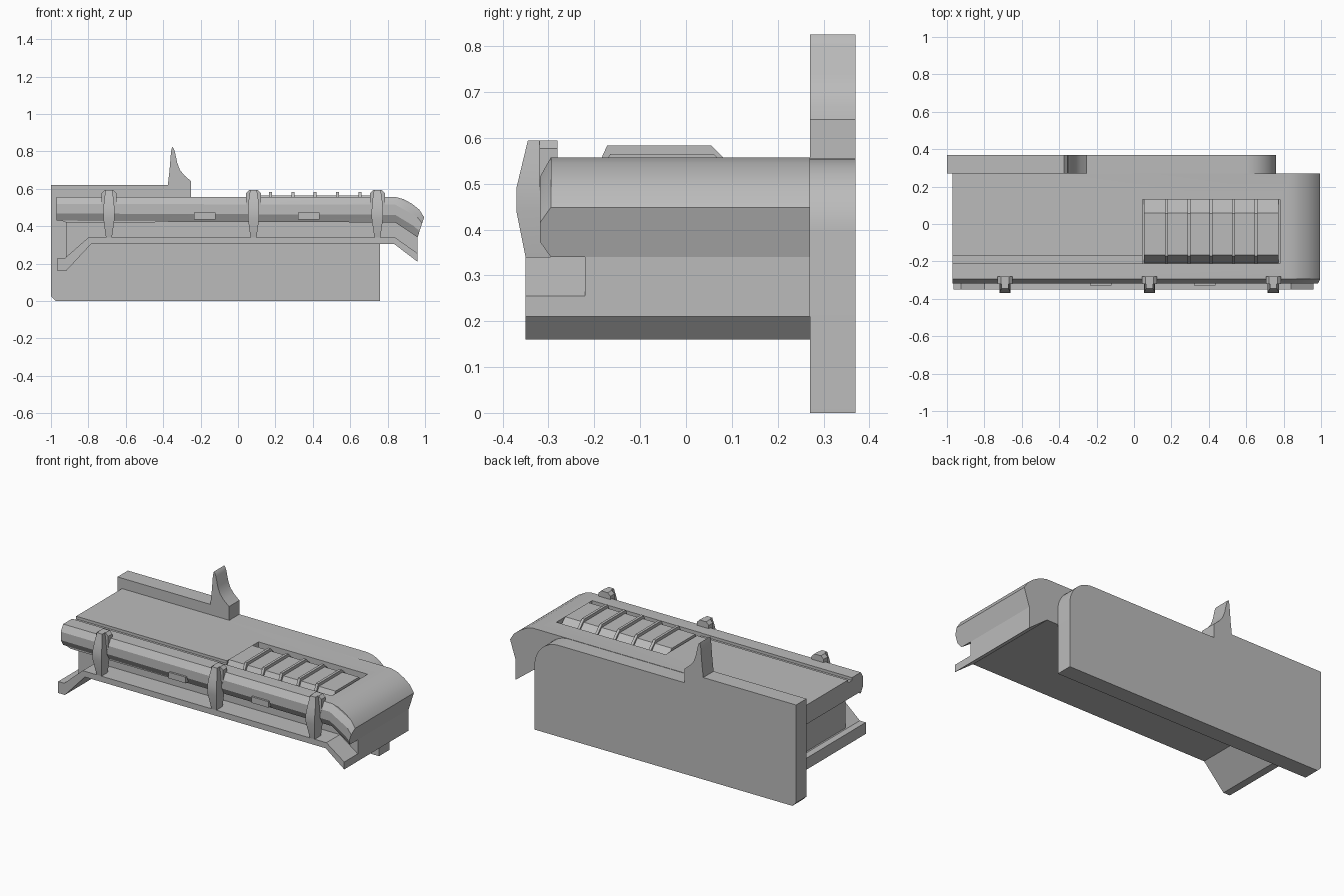
import bpy, bmesh, math

if "Cube" in bpy.data.objects:
    bpy.data.objects.remove(bpy.data.objects["Cube"], do_unlink=True)

grey = bpy.data.materials.new("plain grey")
grey.use_nodes = True
grey.diffuse_color = (0.5, 0.5, 0.5, 1)
bsdf = grey.node_tree.nodes["Principled BSDF"]
bsdf.inputs["Base Color"].default_value = grey.diffuse_color
bsdf.inputs["Roughness"].default_value = 0.7


def loft(name, rings, smooth=True):
    """Skin a list of equal-length rings and cap both ends."""
    bm = bmesh.new()
    rows = [[bm.verts.new(p) for p in ring] for ring in rings]
    n = len(rows[0])
    for a, b in zip(rows, rows[1:]):
        for i in range(n):
            j = (i + 1) % n
            bm.faces.new((a[i], a[j], b[j], b[i]))
    bm.faces.new(rows[0])
    bm.faces.new(rows[-1])
    bmesh.ops.recalc_face_normals(bm, faces=bm.faces)
    mesh = bpy.data.meshes.new(name)
    bm.to_mesh(mesh)
    bm.free()
    mesh.materials.append(grey)
    ob = bpy.data.objects.new(name, mesh)
    bpy.context.collection.objects.link(ob)
    if smooth:
        bpy.ops.object.select_all(action='DESELECT')
        ob.select_set(True)
        bpy.context.view_layer.objects.active = ob
        bpy.ops.object.shade_smooth_by_angle(angle=math.radians(25))
    return ob


def extrude_y(name, outline, y0, y1, smooth=True):
    """Extrude an x-z outline along y."""
    return loft(name, [[(x, y, z) for x, z in outline] for y in (y0, y1)], smooth)


def extrude_x(name, outline, x0, x1):
    """Extrude a y-z outline along x."""
    return loft(name, [[(x, y, z) for y, z in outline] for x in (x0, x1)], False)


def box(name, x0, x1, y0, y1, z0, z1):
    return extrude_y(name, [(x0, z0), (x1, z0), (x1, z1), (x0, z1)], y0, y1, False)


def cut(target, cutter):
    mod = target.modifiers.new(cutter.name, 'BOOLEAN')
    mod.operation = 'DIFFERENCE'
    mod.solver = 'EXACT'
    mod.object = cutter
    cutter.hide_render = True
    cutter.hide_set(True)


# Back plate with rounded corner, step and curved fin
corner = []
for i in range(13):
    a = i / 12 * math.pi / 2
    corner.append((0.6 + 0.16 * math.cos(a), 0.395 + 0.16 * math.sin(a)))
fin = [(-0.25, 0.555), (-0.25, 0.64), (-0.285, 0.67), (-0.31, 0.7), (-0.325, 0.74),
       (-0.338, 0.8), (-0.345, 0.818), (-0.352, 0.825), (-0.358, 0.8),
       (-0.366, 0.7), (-0.375, 0.62)]
extrude_y("back_plate", [(-0.975, 0), (0.76, 0)] + corner + fin
          + [(-1, 0.62), (-1, 0.025)], 0.27, 0.37)

# Hood with a turned-down nose
hood = extrude_y("hood", [(-0.97, 0.557), (0.84, 0.557), (0.885, 0.545), (0.93, 0.52),
                          (0.97, 0.488), (0.995, 0.448), (0.96, 0.34), (0.84, 0.425),
                          (-0.92, 0.42), (-0.97, 0.44)], -0.295, 0.27)
cut(hood, box("grille_pocket_cutter", 0.045, 0.78, -0.212, 0.132, 0.49, 0.7))
cut(hood, box("roof_groove_cutter", -1.1, 0.06, -0.21, -0.17, 0.54, 0.7))

# Bulged fascia following the front edge of the hood
rings = []
for top, bottom in (((-0.97, 0.557), (-0.97, 0.43)), ((0.84, 0.557), (0.84, 0.42)),
                    ((0.97, 0.488), (0.93, 0.362)), ((0.995, 0.448), (0.96, 0.34))):
    ring = []
    for t, y in ((0, -0.29), (0, -0.295), (0.3, -0.318), (0.7, -0.318),
                 (1, -0.295), (1, -0.29)):
        ring.append((top[0] + (bottom[0] - top[0]) * t, y,
                     top[1] + (bottom[1] - top[1]) * t))
    rings.append(ring)
loft("front_fascia", rings)

# Recessed core under the hood
extrude_y("core", [(-0.92, 0.43), (0.84, 0.43), (0.96, 0.345), (0.96, 0.215),
                   (0.84, 0.31), (-0.785, 0.31), (-0.92, 0.2)], -0.22, 0.27, False)

# Floor slab with bent-down ends
extrude_y("floor_slab", [(-0.965, 0.23), (-0.925, 0.23), (-0.8, 0.34), (0.84, 0.34),
                         (0.96, 0.255), (0.96, 0.21), (0.835, 0.305), (-0.785, 0.305),
                         (-0.92, 0.16), (-0.965, 0.16)], -0.35, 0.27, False)

# Raised grille panel and its ribs
extrude_x("grille_panel", [(-0.21, 0.485), (-0.165, 0.565), (0.06, 0.565), (0.13, 0.495),
                           (0.13, 0.48), (-0.21, 0.48)], 0.053, 0.772)
for i in range(5):
    x = 0.173 + 0.12 * i
    extrude_x(f"grille_rib_{i + 1}", [(-0.21, 0.5), (-0.172, 0.583), (0.055, 0.583),
                                      (0.13, 0.51), (0.13, 0.485), (-0.21, 0.485)],
              x - 0.008, x + 0.008)

# Clamps over the fascia: tapered blade and wider hook
for i, x in enumerate((-0.69, 0.083, 0.745)):
    blade = []
    for w, y, z in ((0.016, -0.35, 0.34), (0.03, -0.37, 0.44), (0.03, -0.37, 0.49),
                    (0.026, -0.358, 0.54), (0.018, -0.345, 0.594)):
        blade.append([(x - w, y, z), (x + w, y, z), (x + w, -0.29, z), (x - w, -0.29, z)])
    loft(f"clamp_blade_{i + 1}", blade)
    hook = [(0.028, 0.48), (0.04, 0.51), (0.04, 0.577), (0.022, 0.594)]
    outline = [(x + w, z) for w, z in hook] + [(x - w, z) for w, z in reversed(hook)]
    extrude_y(f"clamp_hook_{i + 1}", outline, -0.32, -0.28, False)

# Small front tabs
for i, x in enumerate((-0.178, 0.378)):
    box(f"front_tab_{i + 1}", x - 0.057, x + 0.057, -0.33, -0.3, 0.437, 0.474)
